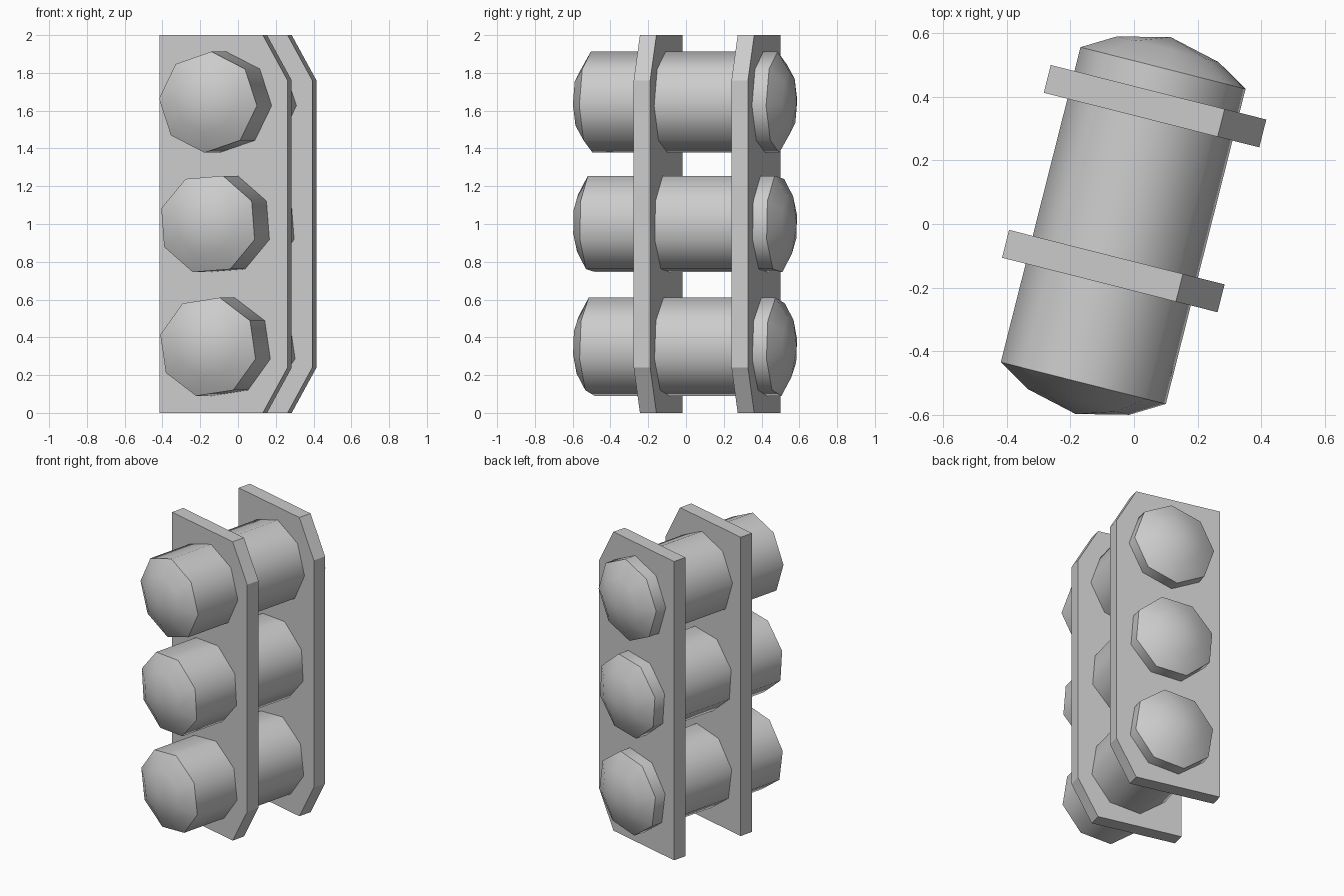
import bpy, bmesh
from math import radians, sin, cos, pi
from mathutils import Matrix

cube = bpy.data.objects.get("Cube")
if cube:
    bpy.data.objects.remove(cube, do_unlink=True)

grey = bpy.data.materials.new("plain grey")
grey.use_nodes = True
grey.diffuse_color = (0.6, 0.6, 0.6, 1)
grey.node_tree.nodes["Principled BSDF"].inputs["Base Color"].default_value = (0.6, 0.6, 0.6, 1)

# The whole assembly is turned about z
PLACE = Matrix.Translation((-0.034, -0.005, 0)) @ Matrix.Rotation(radians(-14.2), 4, 'Z')


def finish(bm, name, smooth=False):
    bmesh.ops.recalc_face_normals(bm, faces=bm.faces)
    mesh = bpy.data.meshes.new(name)
    bm.to_mesh(mesh)
    bm.free()
    mesh.materials.append(grey)
    obj = bpy.data.objects.new(name, mesh)
    bpy.context.collection.objects.link(obj)
    obj.matrix_world = PLACE
    if smooth:
        bpy.ops.object.select_all(action='DESELECT')
        obj.select_set(True)
        bpy.context.view_layer.objects.active = obj
        bpy.ops.object.shade_smooth_by_angle(angle=radians(50))


def rod(name, z, turn, radius=0.268, half=0.51, sides=8):
    """Eight-sided rod along y with a shallow dome on each end."""
    bm = bmesh.new()
    rings = []
    for r, y in ((0.165, -half - 0.061), (radius, -half), (radius, half), (0.165, half + 0.061)):
        angles = [radians(turn) + 2 * pi * i / sides for i in range(sides)]
        rings.append([bm.verts.new((r * cos(a), y, z + r * sin(a))) for a in angles])
    tips = [bm.verts.new((0, s * (half + 0.1), z)) for s in (-1, 1)]
    for i in range(sides):
        j = (i + 1) % sides
        for a, b in zip(rings, rings[1:]):
            bm.faces.new((a[i], a[j], b[j], b[i]))
        bm.faces.new((tips[0], rings[0][i], rings[0][j]))
        bm.faces.new((tips[1], rings[-1][i], rings[-1][j]))
    finish(bm, name, True)


def plate(name, y, thick=0.09):
    """Upright plate with two cut corners on its left edge."""
    outline = [(-0.344, 0), (0.219, 0), (0.354, 0.24), (0.354, 1.76), (0.219, 2), (-0.344, 2)]
    bm = bmesh.new()
    face = bm.faces.new([bm.verts.new((x, y - thick / 2, z)) for x, z in outline])
    out = bmesh.ops.extrude_face_region(bm, geom=[face])
    moved = [g for g in out["geom"] if isinstance(g, bmesh.types.BMVert)]
    bmesh.ops.translate(bm, verts=moved, vec=(0, thick, 0))
    finish(bm, name)


# Three stacked rods, each rolled differently
for label, z, turn in (("bottom", 0.35, 31), ("middle", 1.0, 27), ("top", 1.645, -4)):
    rod(label + "_rod", z, turn)

# Two plates holding the rods
plate("front_plate", -0.146)
plate("back_plate", 0.388)
